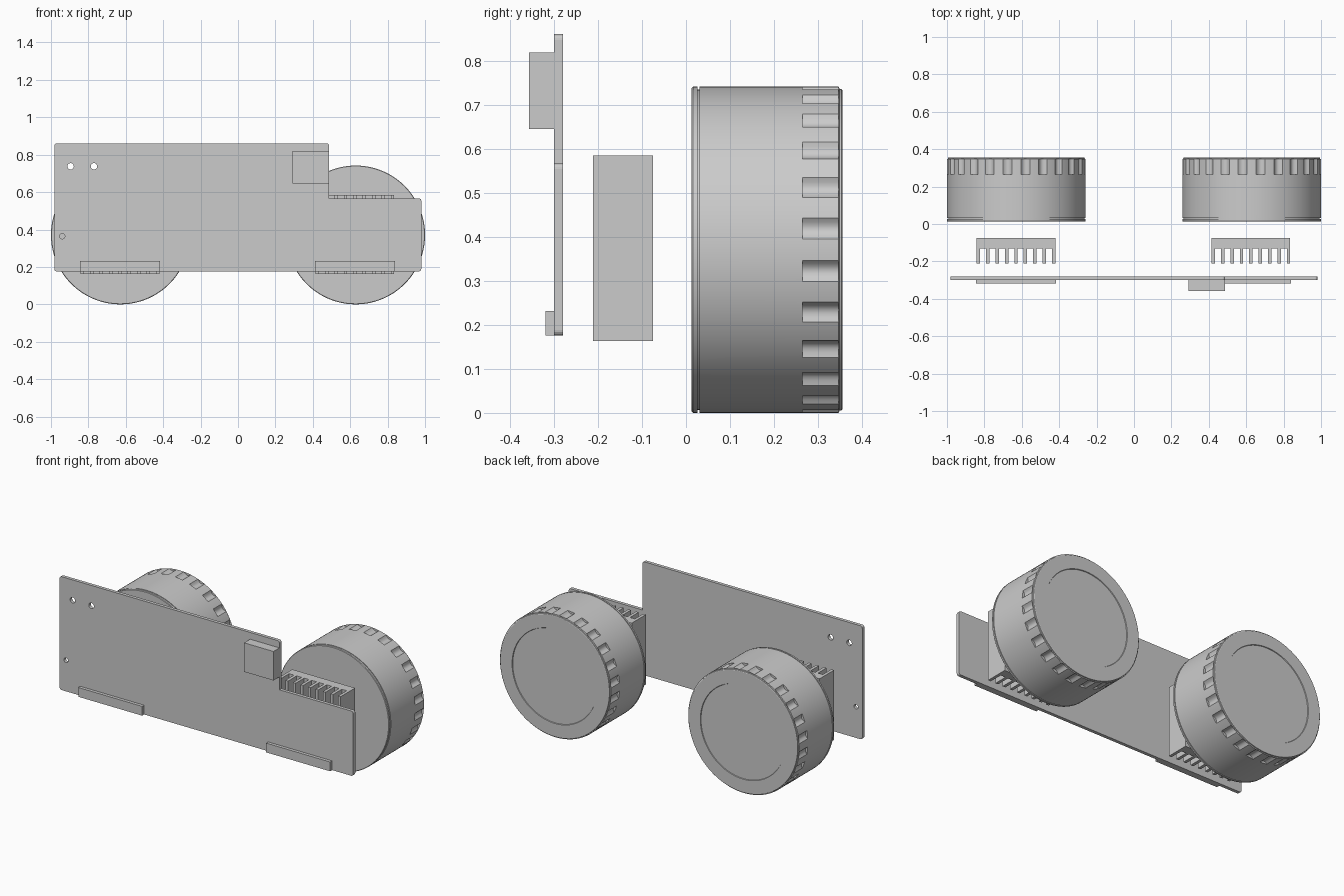
import bpy, bmesh, math

if "Cube" in bpy.data.objects:
    bpy.data.objects.remove(bpy.data.objects["Cube"])

WHEEL_X, R = 0.629, 0.371
FLUTES, SEG = 24, 288          # grip flutes and segments around a wheel
PLATE_Y = (-0.30, -0.28)


def finish(name, bm):
    bmesh.ops.recalc_face_normals(bm, faces=bm.faces)
    me = bpy.data.meshes.new(name)
    bm.to_mesh(me)
    bm.free()
    ob = bpy.data.objects.new(name, me)
    bpy.context.collection.objects.link(ob)
    return ob


def prism(name, pts, y0, y1):
    """Extrude an x-z outline from y0 to y1."""
    bm = bmesh.new()
    face = bm.faces.new([bm.verts.new((x, y0, z)) for x, z in pts])
    ext = bmesh.ops.extrude_face_region(bm, geom=[face])["geom"]
    for v in ext:
        if isinstance(v, bmesh.types.BMVert):
            v.co.y = y1
    return finish(name, bm)


def box(name, x, y, z):
    return prism(name, [(x[0], z[0]), (x[1], z[0]), (x[1], z[1]), (x[0], z[1])], *y)


def circle(cx, cz, r, n=32):
    return [(cx + r * math.cos(2 * math.pi * i / n), cz + r * math.sin(2 * math.pi * i / n))
            for i in range(n)]


def flute_depth(i):
    per = SEG // FLUTES
    u = ((i % per) - per / 2) / (per / 4)
    return 0.014 * max(0.0, 1 - u * u)


def wheel(name, cx):
    # profile: radius, y, fluted
    prof = [(0.368, 0.013, 0), (R, 0.016, 0), (R, 0.026, 0), (0.364, 0.026, 0),
            (0.364, 0.031, 0), (R, 0.031, 0), (R, 0.265, 0), (R, 0.265, 1),
            (R, 0.347, 1), (R, 0.347, 0), (0.366, 0.349, 0), (0.365, 0.354, 0),
            (0.362, 0.356, 0), (0.284, 0.356, 0), (0.282, 0.352, 0)]
    bm = bmesh.new()
    rings = []
    for r, y, fluted in prof:
        ring = []
        for i in range(SEG):
            a = 2 * math.pi * i / SEG
            rr = r - (flute_depth(i) if fluted else 0)
            ring.append(bm.verts.new((cx + rr * math.cos(a), y, R + rr * math.sin(a))))
        rings.append(ring)
    for a, b in zip(rings, rings[1:]):
        for i in range(SEG):
            j = (i + 1) % SEG
            bm.faces.new((a[i], a[j], b[j], b[i]))
    bm.faces.new(rings[0])
    bm.faces.new(rings[-1])
    bmesh.ops.remove_doubles(bm, verts=bm.verts, dist=1e-5)
    ob = finish(name, bm)
    bpy.ops.object.select_all(action='DESELECT')
    ob.select_set(True)
    bpy.context.view_layer.objects.active = ob
    bpy.ops.object.shade_smooth_by_angle(angle=math.radians(28))


def heat_sink(name, x0):
    # comb outline in x-y: solid back, nine fins facing forward
    w, fin, n, z0, z1 = 0.42, 0.018, 9, 0.163, 0.585
    pitch = (w - fin) / (n - 1)
    pts = [(x0 + w, -0.075), (x0, -0.075)]
    for k in range(n):
        a = x0 + k * pitch
        if k:
            pts.append((a, -0.13))
        pts += [(a, -0.212), (a + fin, -0.212)]
        if k < n - 1:
            pts.append((a + fin, -0.13))
    bm = bmesh.new()
    face = bm.faces.new([bm.verts.new((x, y, z0)) for x, y in pts])
    for v in bmesh.ops.extrude_face_region(bm, geom=[face])["geom"]:
        if isinstance(v, bmesh.types.BMVert):
            v.co.z = z1
    finish(name, bm)


def rounded(corners, r=0.013, n=4):
    """Round the convex corners of an axis-aligned outline: (x, z, start angle or None)."""
    pts = []
    for x, z, start in corners:
        if start is None:
            pts.append((x, z))
            continue
        mid = math.radians(start + 45)
        cx = x - math.copysign(r, math.cos(mid))
        cz = z - math.copysign(r, math.sin(mid))
        for i in range(n + 1):
            a = math.radians(start + 90 * i / n)
            pts.append((cx + r * math.cos(a), cz + r * math.sin(a)))
    return pts


# Board with a stepped corner and three holes
board = prism("board", rounded([(-0.982, 0.176, 180), (0.98, 0.176, 270), (0.98, 0.567, 0),
                                (0.487, 0.567, None), (0.487, 0.861, 0), (-0.982, 0.861, 90)]),
              *PLATE_Y)
for hx, hz, hr in ((-0.895, 0.738, 0.017), (-0.77, 0.738, 0.017), (-0.94, 0.364, 0.014)):
    cutter = prism("hole_cutter", circle(hx, hz, hr), -0.35, -0.23)
    cutter.hide_render = True
    mod = board.modifiers.new("hole", 'BOOLEAN')
    mod.operation, mod.solver, mod.object = 'DIFFERENCE', 'EXACT', cutter
    bpy.context.view_layer.objects.active = board
    bpy.ops.object.modifier_apply(modifier=mod.name)
    bpy.data.objects.remove(cutter)

# Connector block and the two lower strips on the board's front
box("connector_block", (0.291, 0.487), (-0.357, -0.30), (0.645, 0.82))
for side, x0 in (("left", -0.844), ("right", 0.412)):
    box("edge_strip_" + side, (x0, x0 + 0.427), (-0.319, -0.30), (0.176, 0.232))

# Heat sinks and wheels
for side, s, x0 in (("left", -1, -0.841), ("right", 1, 0.415)):
    heat_sink("heat_sink_" + side, x0)
    wheel("wheel_" + side, s * WHEEL_X)
